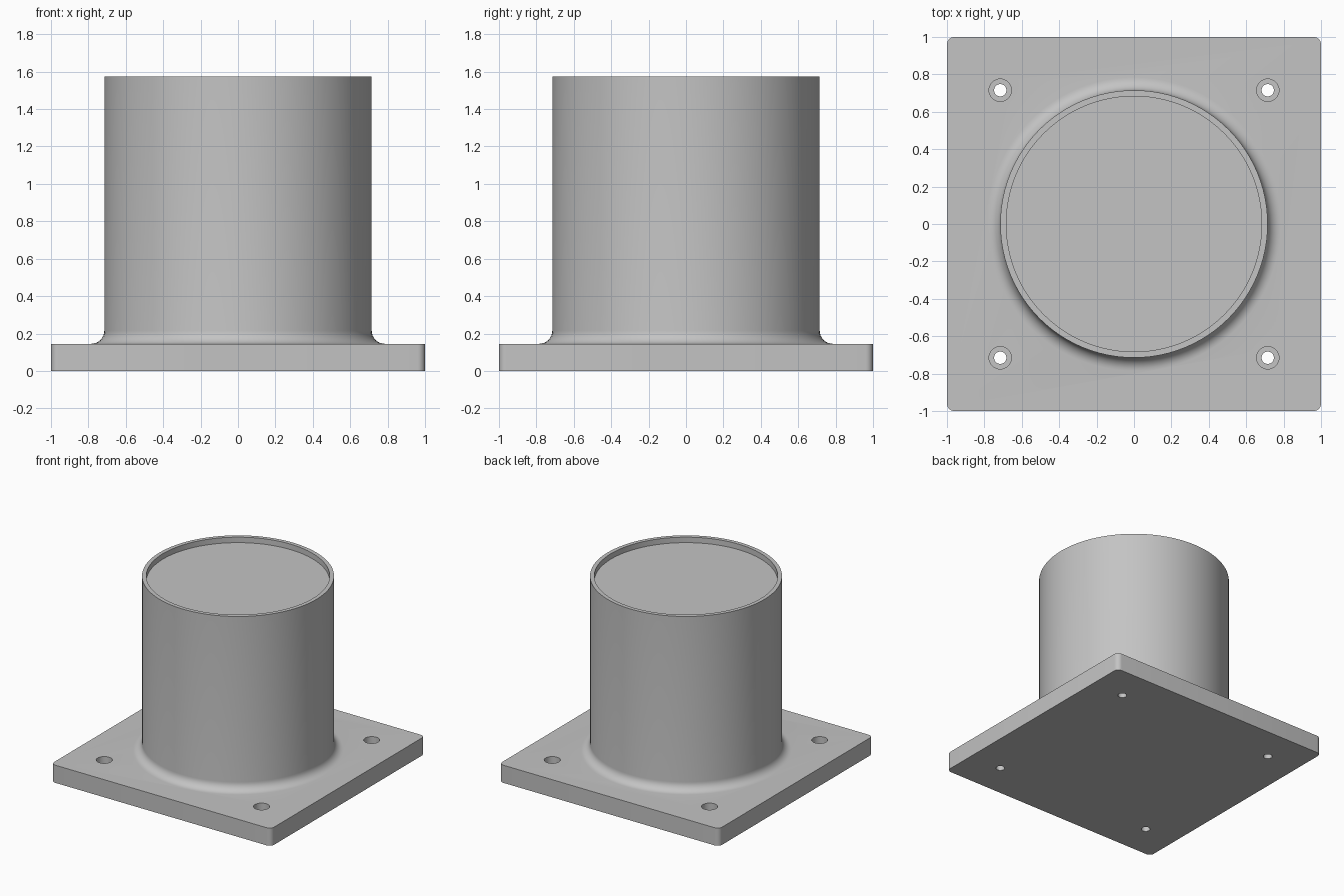
import bpy, bmesh, math

if "Cube" in bpy.data.objects:
    bpy.data.objects.remove(bpy.data.objects["Cube"])

grey = bpy.data.materials.new("plain grey")
grey.diffuse_color = (0.55, 0.55, 0.55, 1)
grey.use_nodes = True
grey.node_tree.nodes["Principled BSDF"].inputs["Base Color"].default_value = grey.diffuse_color


def finish(name, bm):
    bmesh.ops.recalc_face_normals(bm, faces=bm.faces)
    mesh = bpy.data.meshes.new(name)
    bm.to_mesh(mesh)
    bm.free()
    mesh.materials.append(grey)
    obj = bpy.data.objects.new(name, mesh)
    bpy.context.collection.objects.link(obj)
    return obj


def lathe(name, profile, steps, center=(0, 0)):
    """Revolve (radius, z) points into a solid with flat end caps."""
    bm = bmesh.new()
    rings = []
    for r, z in profile:
        angles = [2 * math.pi * i / steps for i in range(steps)]
        rings.append([bm.verts.new((center[0] + r * math.cos(a),
                                    center[1] + r * math.sin(a), z)) for a in angles])
    for low, high in zip(rings, rings[1:]):
        for i in range(steps):
            j = (i + 1) % steps
            bm.faces.new((low[i], low[j], high[j], high[i]))
    bm.faces.new(rings[0][::-1])
    bm.faces.new(rings[-1])
    return finish(name, bm)


def combine(target, other, operation):
    """Apply a boolean and discard the helper solid."""
    mod = target.modifiers.new(operation, 'BOOLEAN')
    mod.object, mod.operation, mod.solver = other, operation, 'EXACT'
    bpy.context.view_layer.objects.active = target
    bpy.ops.object.modifier_apply(modifier=mod.name)
    bpy.data.objects.remove(other, do_unlink=True)


THICK, HEIGHT = 0.145, 1.575
OUTER, INNER, FILLET = 0.715, 0.683, 0.07

# Square mounting plate with rounded vertical corners
bm = bmesh.new()
bmesh.ops.create_cube(bm, size=1)
for v in bm.verts:
    v.co = (v.co.x * 2, v.co.y * 2, (v.co.z + 0.5) * THICK)
corners = [e for e in bm.edges if abs(e.verts[0].co.z - e.verts[1].co.z) > 0.1]
bmesh.ops.bevel(bm, geom=corners, offset=0.04, segments=6, profile=0.5, affect='EDGES')
base = finish("flanged_base", bm)

# Round post: root fillet, straight wall, rim and shallow recess
profile = [(OUTER + FILLET, THICK - 0.06)]
for i in range(9):
    a = math.pi / 2 * i / 8
    profile.append((OUTER + FILLET * (1 - math.sin(a)),
                    THICK + FILLET * (1 - math.cos(a))))
profile += [(OUTER, HEIGHT), (INNER, HEIGHT), (INNER, HEIGHT - 0.045)]
combine(base, lathe("post", profile, 96), 'UNION')

# Four counterbored screw holes
for x in (-0.715, 0.715):
    for y in (-0.715, 0.715):
        hole = [(0.033, -0.1), (0.033, 0.07), (0.06, 0.07), (0.06, 0.3)]
        combine(base, lathe("hole_cutter", hole, 32, (x, y)), 'DIFFERENCE')

# Smooth curved walls, keep hard edges
bpy.ops.object.select_all(action='DESELECT')
base.select_set(True)
bpy.context.view_layer.objects.active = base
bpy.ops.object.shade_smooth_by_angle(angle=math.radians(30))
